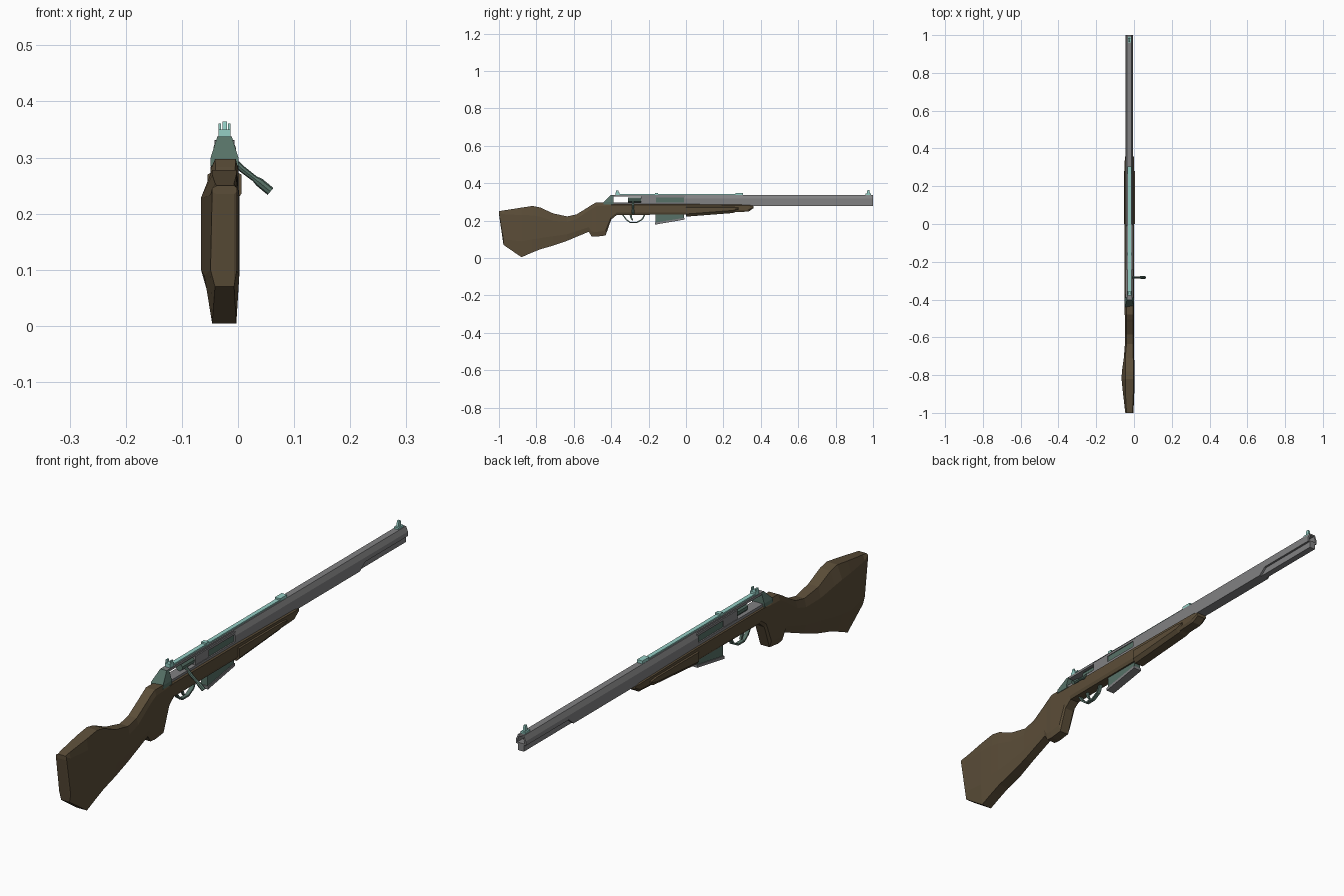
import bpy, bmesh, math
from mathutils import Vector

if "Cube" in bpy.data.objects:
    bpy.data.objects.remove(bpy.data.objects["Cube"])

CX = -0.024  # centre plane of the rifle


def mat(name, rgb):
    m = bpy.data.materials.new(name)
    m.diffuse_color = (*rgb, 1)
    m.use_nodes = True
    m.node_tree.nodes["Principled BSDF"].inputs["Base Color"].default_value = m.diffuse_color
    return m


WOOD = mat("walnut_brown", (0.105, 0.075, 0.040))
STEEL = mat("steel_grey", (0.22, 0.22, 0.225))
GREEN = mat("dark_green", (0.095, 0.165, 0.135))
TEAL = mat("pale_teal", (0.30, 0.62, 0.56))


def finish(name, bm, m):
    bmesh.ops.recalc_face_normals(bm, faces=bm.faces)
    me = bpy.data.meshes.new(name)
    bm.to_mesh(me)
    bm.free()
    me.materials.append(m)
    ob = bpy.data.objects.new(name, me)
    bpy.context.collection.objects.link(ob)
    return ob


def loft(name, rings, m, bore=None):
    """Skin a list of equal-length point rings; bore sinks a hole in the last cap."""
    bm = bmesh.new()
    vs = [[bm.verts.new(p) for p in r] for r in rings]
    n = len(rings[0])
    for a, b in zip(vs, vs[1:]):
        for i in range(n):
            j = (i + 1) % n
            bm.faces.new((a[i], a[j], b[j], b[i]))
    bm.faces.new(vs[0])
    end = bm.faces.new(vs[-1])
    bmesh.ops.recalc_face_normals(bm, faces=bm.faces)
    if bore:
        bmesh.ops.inset_region(bm, faces=[end], thickness=bore[0])
        hole = bmesh.ops.extrude_face_region(bm, geom=[end])
        bmesh.ops.delete(bm, geom=[end], context='FACES_ONLY')
        verts = [g for g in hole["geom"] if isinstance(g, bmesh.types.BMVert)]
        bmesh.ops.translate(bm, verts=verts, vec=(0, -bore[1], 0))
    return finish(name, bm, m)


def section(y, zb, zt, left, right, cb, ct, inset):
    """Eight-sided cross-section with chamfers cb (bottom) and ct (top)."""
    l, r = CX - left, CX + right
    nl, nr = l + inset[0], r - inset[1]
    return [(nl, y, zb), (nr, y, zb), (r, y, zb + cb), (r, y, zt - ct),
            (nr, y, zt), (nl, y, zt), (l, y, zt - ct), (l, y, zb + cb)]


def box(name, y0, y1, z0, z1, half, m, x=CX):
    return loft(name, [[(x - half, y, z0), (x + half, y, z0),
                        (x + half, y, z1), (x - half, y, z1)] for y in (y0, y1)], m)


def side_prism(name, pts, half, m, top_half=None):
    """Extrude a side (y, z) outline across the centre plane."""
    return loft(name, [[(CX + s * half, y, z) for y, z in pts] for s in (-1, 1)], m)


def rod(name, path, m, sides=8):
    """Straight segments through (point, radius) stations, all perpendicular to the whole axis."""
    ax = (Vector(path[-1][0]) - Vector(path[0][0])).normalized()
    u = ax.cross(Vector((0.1, 0.3, 1))).normalized()
    v = ax.cross(u)
    rings = [[Vector(p) + r * (math.cos(t) * u + math.sin(t) * v)
              for t in [2 * math.pi * (i + .5) / sides for i in range(sides)]]
             for p, r in path]
    return loft(name, rings, m)


# --- wooden stock: y, bottom, top, left, right, bottom chamfer, top chamfer ---
stock = [
    (-1.00, .235, .250, .022, .022, .004, .004),
    (-.976, .070, .254, .025, .022, .030, .020),
    (-.88, .004, .269, .036, .026, .085, .040),
    (-.82, .030, .278, .042, .027, .070, .050),
    (-.78, .046, .270, .040, .027, .060, .050),
    (-.71, .066, .238, .030, .025, .050, .040),
    (-.635, .092, .222, .024, .024, .035, .030),
    (-.585, .113, .233, .024, .024, .030, .025),
    (-.52, .140, .273, .024, .024, .025, .020),
    (-.505, .116, .283, .024, .024, .025, .020),
    (-.48, .114, .297, .025, .025, .025, .020),
    (-.43, .120, .297, .025, .025, .025, .018),
    (-.40, .205, .290, .025, .025, .015, .008),
    (-.37, .230, .288, .025, .025, .012, .004),
    (.00, .232, .288, .025, .025, .012, .004),
    (.335, .248, .284, .025, .025, .010, .004),
    (.36, .266, .281, .022, .022, .004, .004),
]
loft("stock", [section(*s, inset=(max(.008, s[3] - .022) if s[0] < -.6 else .008,
                                  max(.005, s[4] - .021))) for s in stock], WOOD)

# wider handguard panel under the barrel
loft("handguard", [section(y, zb, zt, .030, .030, .014, .006, (.012, .012)) for y, zb, zt in
                   ((0, .221, .276), (.25, .240, .276), (.28, .250, .272))], WOOD)

# --- barrel and housing below it ---
def barrel_ring(y):
    half = [(.020, .302), (.020, .318), (.012, .337)]
    return [(CX + x, y, z) for x, z in half] + [(CX - x, y, z) for x, z in half[::-1]]


loft("barrel", [barrel_ring(-.01), barrel_ring(1.0)], STEEL, bore=(.007, .06))
side_prism("barrel_housing", [(-.01, .278), (.72, .278), (.75, .303), (-.01, .303)], .020, STEEL)
box("under_barrel_rod", .72, 1.0, .278, .303, .012, STEEL)

# --- receiver frame with open sides ---
box("receiver_floor", -.40, 0, .278, .297, .020, STEEL)
box("receiver_top_strap", -.40, 0, .328, .337, .013, STEEL)
box("receiver_block", -.24, -.16, .290, .330, .018, STEEL)
box("breech_insert", -.165, -.005, .290, .329, .015, GREEN)
for s in (-1, 1):
    box("receiver_side_strip", -.165, -.005, .322, .331, .003, STEEL, CX + s * .015)

# sloped cap closing the rear of the receiver
loft("receiver_rear_cap", [[(CX + s * a, y, z) for s, a, y, z in
      ((-1, .025, y0, .285), (1, .025, y0, .285), (1, w, y0, .299), (1, t, y1, .337),
       (-1, t, y1, .337), (-1, w, y0, .299))]
      for y0, y1, w, t in ((-.44, -.402, .025, .013), (-.388, -.388, .025, .013))], GREEN)

# --- bolt and its handle ---
rod("bolt_body", [((CX, -.31, .311), .014), ((CX, -.23, .311), .014)], GREEN)
Y = -.283
rod("bolt_handle", [((CX + .005, Y, .304), .006), ((.008, Y, .279), .006),
                    ((.030, Y, .262), .0055), ((.038, Y, .256), .008),
                    ((.058, Y, .2395), .008)], GREEN)

# --- magazine ---
side_prism("magazine", [(-.163, .240), (-.163, .188), (-.010, .214), (-.010, .240)], .014, GREEN)
side_prism("magazine_floorplate", [(-.166, .189), (-.166, .178), (-.008, .205), (-.008, .215)],
           .017, STEEL)

# --- trigger and guard ---
outer = [(-.345, .235), (-.322, .203), (-.300, .187), (-.262, .187), (-.232, .203), (-.215, .235)]
inner = [(-.222, .235), (-.238, .208), (-.264, .193), (-.298, .193), (-.317, .207), (-.337, .235)]
rings = [[(CX + s * .007, y, z) for y, z in outer + inner] for s in (-1, 1)]
loft("trigger_guard", rings, GREEN)
side_prism("trigger", [(-.303, .236), (-.298, .215), (-.288, .199), (-.282, .201),
                       (-.289, .217), (-.289, .236)], .004, GREEN)

# --- sights and top rail ---
box("top_rail", -.36, .30, .335, .342, .008, TEAL)
box("rear_sight_base", -.378, -.355, .335, .350, .011, TEAL)
for s in (-1, 1):
    box("rear_sight_post", -.373, -.361, .348, .361, .0025, TEAL, CX + s * .0085)
box("rail_clamp", -.167, -.150, .336, .348, .010, TEAL)
box("rail_front_block", .265, .305, .335, .348, .011, TEAL)
box("front_sight_base", .960, .990, .334, .344, .009, TEAL)
side_prism("front_sight_post", [(.966, .342), (.984, .342), (.980, .364), (.970, .364)], .004, TEAL)
